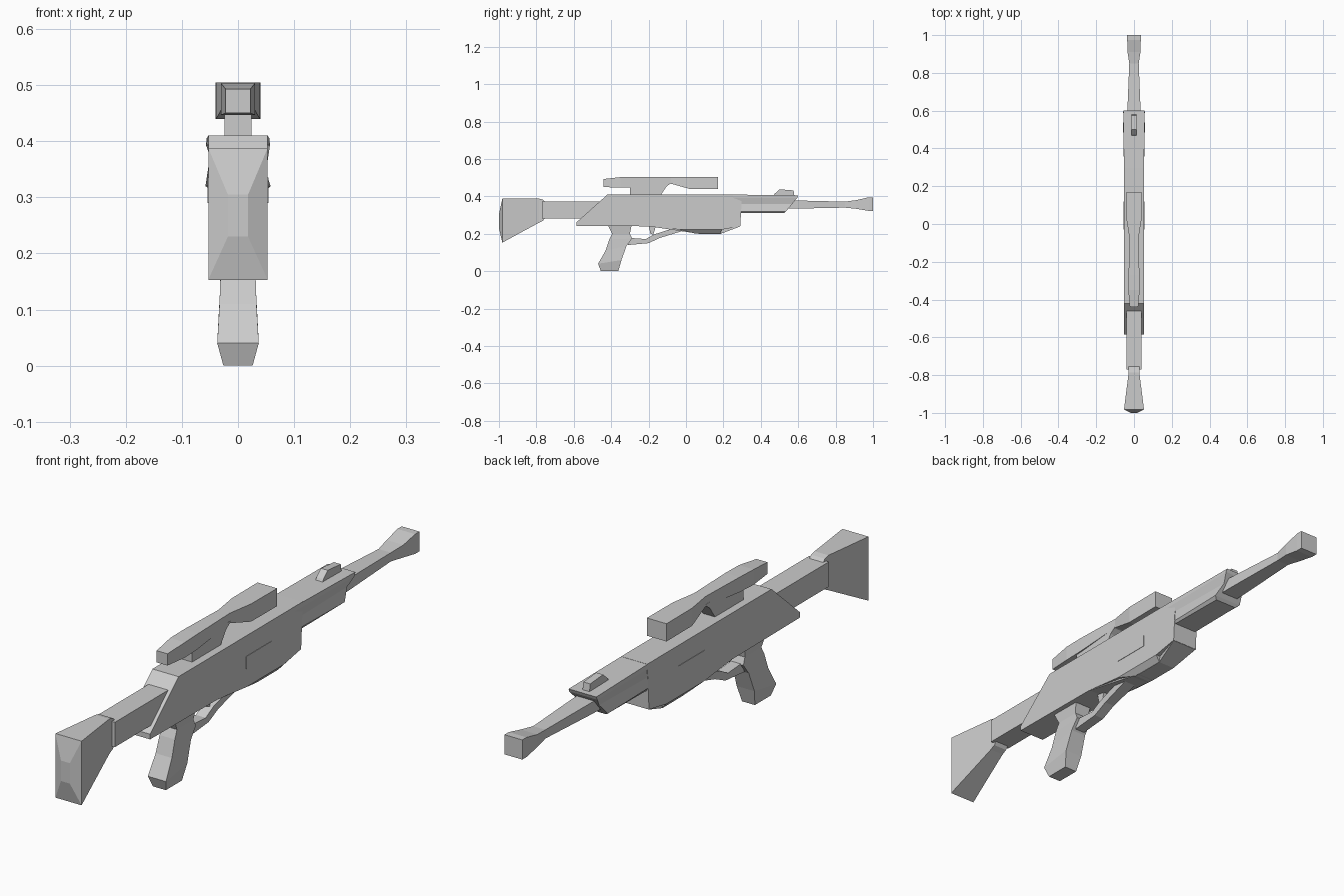
import bpy, bmesh


def finish(name, bm):
    bmesh.ops.recalc_face_normals(bm, faces=bm.faces[:])
    mesh = bpy.data.meshes.new(name)
    bm.to_mesh(mesh)
    bm.free()
    obj = bpy.data.objects.new(name, mesh)
    bpy.context.collection.objects.link(obj)
    return obj


def loft(name, sections):
    """Skin four-sided rings; each is (y, z) of edge A, (y, z) of edge B, half widths A and B."""
    bm = bmesh.new()
    rings = []
    for a, b, wa, wb in sections:
        corners = [(-wa, *a), (wa, *a), (wb, *b), (-wb, *b)]
        rings.append([bm.verts.new(c) for c in corners])
    for r, s in zip(rings, rings[1:]):
        for i in range(4):
            j = (i + 1) % 4
            bm.faces.new((r[i], r[j], s[j], s[i]))
    bm.faces.new(rings[0])
    bm.faces.new(rings[-1])
    return finish(name, bm)


def bar(name, sections):
    """Box-section bar along y: (y, half width, bottom z, top z)."""
    return loft(name, [((y, z0), (y, z1), w, w) for y, w, z0, z1 in sections])


def slab(name, profile, w):
    """Side profile in (y, z) extruded to half width w."""
    bm = bmesh.new()
    face = bm.faces.new([bm.verts.new((-w, y, z)) for y, z in profile])
    ext = bmesh.ops.extrude_face_region(bm, geom=[face])
    verts = [v for v in ext["geom"] if isinstance(v, bmesh.types.BMVert)]
    bmesh.ops.translate(bm, verts=verts, vec=(2 * w, 0, 0))
    return finish(name, bm)


# Shoulder stock with a domed butt plate, and the tube behind the receiver
bar("shoulder_stock", [(-1.0, .018, .23, .305), (-.982, .053, .153, .388),
                       (-.785, .028, .26, .388), (-.765, .028, .27, .383),
                       (-.755, .028, .283, .373)])
bar("stock_tube", [(-.77, .04, .282, .373), (-.40, .04, .282, .373)])

# Receiver, with a tapered belly beneath
slab("receiver", [(-.585, .243), (-.585, .262), (-.42, .41), (.30, .41),
                  (.29, .24), (.19, .222), (-.03, .222), (-.19, .24)], .053)
bar("receiver_belly", [(-.19, .053, .239, .25), (-.03, .042, .215, .25),
                       (.07, .034, .20, .25), (.185, .034, .20, .25),
                       (.289, .052, .239, .25)])
loft("belly_flare", [((-.03, .222), (.19, .222), .053, .053),
                     ((.05, .201), (.185, .201), .034, .034)])

# Fore-end with a side groove and sloping nose, stacked from bottom to top
loft("fore_end", [((.25, .31), (.525, .31), .048, .045),
                  ((.25, .32), (.535, .32), .052, .058),
                  ((.25, .36), (.568, .36), .052, .045),
                  ((.25, .393), (.595, .393), .053, .057),
                  ((.25, .41), (.60, .405), .053, .056)])

# Raised panels on both sides of the receiver
for side, x in (("left", -.0525), ("right", .0525)):
    panel = slab("side_panel_" + side, [(-.03, .29), (.12, .29), (.12, .335), (-.03, .335)], .002)
    panel.location.x = x

# Barrel and flared muzzle
bar("barrel", [(.48, .037, .333, .38), (.60, .035, .335, .378), (.85, .025, .34, .372),
               (.91, .034, .334, .38), (.975, .036, .323, .395), (1.0, .036, .323, .395)])

# Front sight
slab("front_sight", [(.465, .40), (.475, .415), (.50, .438), (.575, .432), (.58, .40)], .014)

# Scope and its mount
bar("scope", [(-.44, .022, .45, .493), (-.35, .03, .447, .503), (-.27, .029, .45, .505),
              (-.08, .023, .468, .505), (.02, .039, .44, .505), (.17, .04, .44, .505)])
slab("scope_mount", [(-.30, .40), (-.30, .455), (-.20, .48), (-.075, .475),
                     (-.105, .452), (-.14, .40)], .024)

# Pistol grip
loft("pistol_grip", [((-.42, .25), (-.29, .25), .035, .035),
                     ((-.395, .20), (-.30, .20), .029, .029),
                     ((-.41, .17), (-.288, .175), .031, .031),
                     ((-.43, .11), (-.318, .135), .033, .032),
                     ((-.47, .04), (-.345, .06), .037, .036),
                     ((-.455, 0), (-.362, 0), .026, .026)])

# Trigger guard and trigger
loft("trigger_guard", [((-.31, .14), (-.30, .178), .02, .02),
                       ((-.20, .15), (-.215, .172), .02, .02),
                       ((-.14, .178), (-.17, .197), .02, .02),
                       ((-.02, .215), (-.05, .235), .024, .024)])
slab("trigger", [(-.20, .245), (-.19, .20), (-.175, .195), (-.16, .245)], .008)
